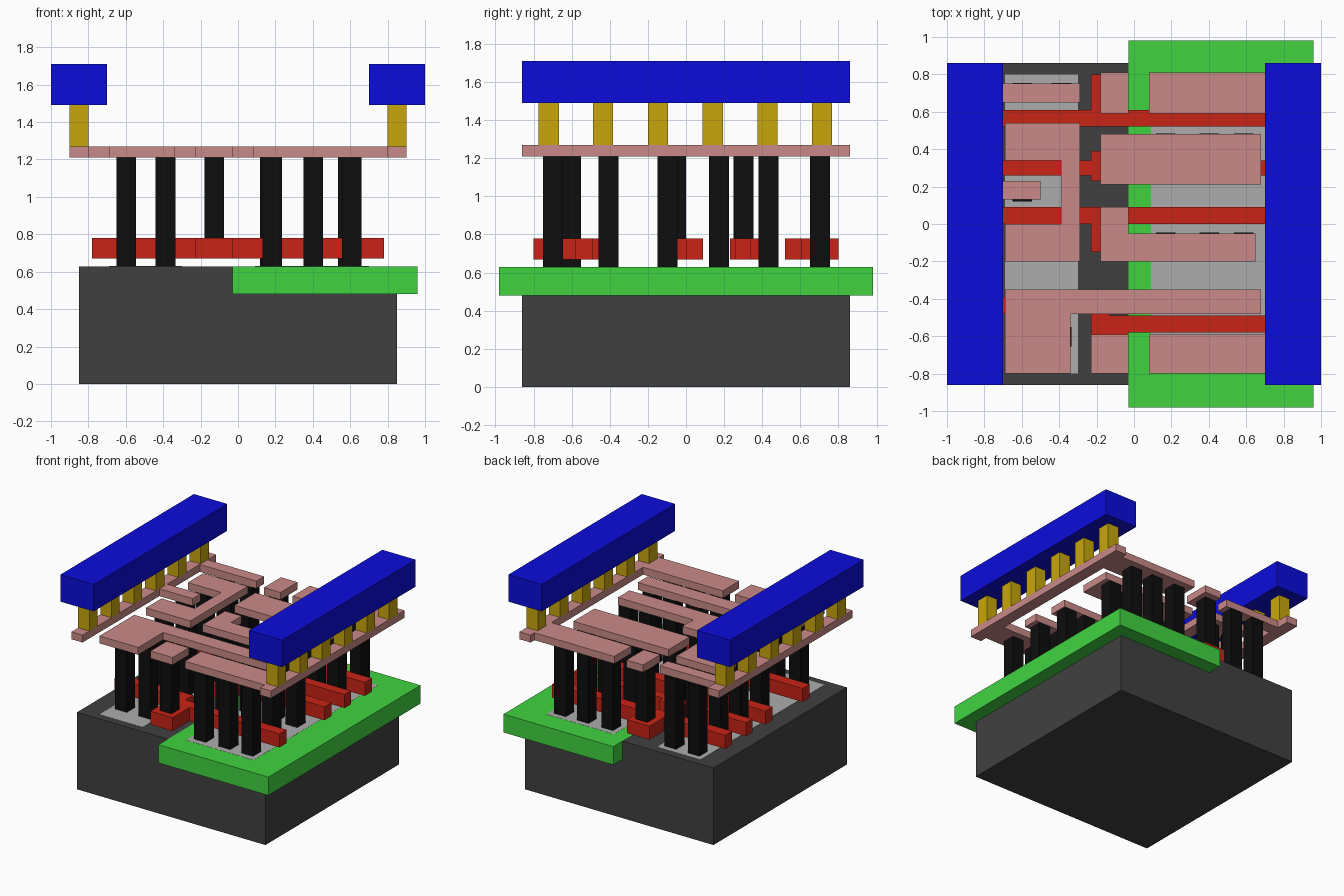
import bpy, bmesh

if "Cube" in bpy.data.objects:
    bpy.data.objects.remove(bpy.data.objects["Cube"])


def material(name, rgb):
    # Picture colours (0-255) converted to linear values
    m = bpy.data.materials.new(name)
    m.diffuse_color = [((c / 255 + 0.055) / 1.055) ** 2.4 if c > 10 else c / 3300
                       for c in rgb] + [1]
    m.use_nodes = True
    m.node_tree.nodes["Principled BSDF"].inputs["Base Color"].default_value = m.diffuse_color
    return m


DARK = material("dark_grey", (64, 64, 64))
LIGHT = material("light_grey", (172, 172, 172))
GREEN = material("green", (64, 212, 64))
RED = material("red", (202, 36, 22))
BLACK = material("black", (13, 13, 13))
PINK = material("pink", (201, 138, 136))
GOLD = material("gold", (200, 166, 12))
BLUE = material("blue", (12, 12, 220))


def prism(name, outline, z0, z1, mat):
    """Extrude a flat xy outline from z0 to z1."""
    bm = bmesh.new()
    face = bm.faces.new([bm.verts.new((x, y, z0)) for x, y in outline])
    top = bmesh.ops.extrude_face_region(bm, geom=[face])["geom"]
    bmesh.ops.translate(bm, vec=(0, 0, z1 - z0),
                        verts=[v for v in top if isinstance(v, bmesh.types.BMVert)])
    bmesh.ops.recalc_face_normals(bm, faces=bm.faces)
    mesh = bpy.data.meshes.new(name)
    bm.to_mesh(mesh)
    bm.free()
    mesh.materials.append(mat)
    ob = bpy.data.objects.new(name, mesh)
    bpy.context.collection.objects.link(ob)
    return ob


def box(name, x0, x1, y0, y1, z0, z1, mat):
    return prism(name, [(x0, y0), (x1, y0), (x1, y1), (x0, y1)], z0, z1, mat)


# Base block, well and the two inlaid regions (tops almost flush)
box("substrate", -0.85, 0.85, -0.86, 0.86, 0, 0.628, DARK)
box("well", -0.03, 0.96, -0.98, 0.98, 0.48, 0.629, GREEN)
box("diffusion_left", -0.69, -0.30, -0.80, 0.80, 0.50, 0.63, LIGHT)
box("diffusion_right", 0.09, 0.70, -0.80, 0.80, 0.50, 0.63, LIGHT)

# Red gate strips, each with a contact pad near the middle
for i, (y0, y1, p0, p1) in enumerate([(0.52, 0.61, 0.52, 0.80),
                                      (0.26, 0.34, 0.23, 0.39),
                                      (0.0, 0.09, -0.15, 0.09)]):
    strip = [(-0.78, y0), (-0.23, y0), (-0.23, p0), (-0.03, p0), (-0.03, y0), (0.78, y0),
             (0.78, y1), (-0.03, y1), (-0.03, p1), (-0.23, p1), (-0.23, y1), (-0.78, y1)]
    strip = [p for k, p in enumerate(strip) if p not in strip[:k]]
    prism(f"gate_strip_{i}", strip, 0.67, 0.78, RED)
prism("gate_strip_jogged", [(-0.78, -0.48), (-0.23, -0.48), (-0.23, -0.80), (-0.03, -0.80),
                            (-0.03, -0.58), (0.78, -0.58), (0.78, -0.49), (-0.13, -0.49),
                            (-0.13, -0.39), (-0.78, -0.39)], 0.67, 0.78, RED)

# Black contact posts: (x, y) of each lower corner
Z_POST, W = 0.60, 0.105
posts = [(x, y) for x in (-0.65, -0.44) for y in (-0.655, -0.15, 0.38, 0.65)]
posts += [(-0.65, 0.12)]
posts += [(x, y) for x in (0.13, 0.35, 0.555) for y in (-0.75, 0.65)]
posts += [(x, y) for x in (0.118, 0.35, 0.535) for y in (-0.46, -0.15, 0.38)]
for i, (x, y) in enumerate(posts):
    box(f"contact_post_{i}", x, x + W, y, y + W, Z_POST, 1.21, BLACK)
for i, y in enumerate((-0.75, -0.105, 0.25, 0.65)):
    box(f"gate_contact_{i}", -0.18, -0.075, y, y + W, 0.70, 1.21, BLACK)

# Pink wiring layer
PZ = (1.21, 1.27, PINK)
prism("left_rail", [(-0.9, -0.86), (-0.8, -0.86), (-0.8, 0.13), (-0.5, 0.13), (-0.5, 0.23),
                    (-0.8, 0.23), (-0.8, 0.65), (-0.29, 0.65), (-0.29, 0.75), (-0.8, 0.75),
                    (-0.8, 0.86), (-0.9, 0.86)], *PZ)
prism("right_rail", [(0.9, -0.86), (0.9, 0.86), (0.8, 0.86), (0.8, 0.81), (0.08, 0.81),
                     (0.08, 0.59), (0.8, 0.59), (0.8, -0.59), (0.08, -0.59), (0.08, -0.80),
                     (0.8, -0.80), (0.8, -0.86)], *PZ)
prism("hook_wire", [(-0.69, 0.54), (-0.69, 0.34), (-0.39, 0.34), (-0.39, 0), (-0.69, 0),
                    (-0.69, -0.2), (-0.29, -0.2), (-0.29, 0.54)], *PZ)
prism("long_wire", [(-0.69, -0.80), (-0.34, -0.80), (-0.34, -0.48), (0.68, -0.48),
                    (0.68, -0.35), (-0.69, -0.35)], *PZ)
prism("bent_wire", [(-0.18, -0.2), (0.65, -0.2), (0.65, -0.05), (-0.03, -0.05),
                    (-0.03, 0.09), (-0.18, 0.09)], *PZ)
box("wide_wire", -0.18, 0.68, 0.21, 0.48, *PZ)
box("back_pad", -0.18, -0.03, 0.59, 0.81, *PZ)
box("front_pad", -0.23, -0.03, -0.80, -0.59, *PZ)

# Gold connectors and blue top beams, mirrored left and right
for side, s in (("left", -1), ("right", 1)):
    for i, y in enumerate((-0.72, -0.435, -0.147, 0.14, 0.427, 0.714)):
        a, b = sorted((s * 0.8, s * 0.9))
        box(f"{side}_connector_{i}", a, b, y - 0.053, y + 0.053, 1.27, 1.49, GOLD)
    a, b = sorted((s * 0.7, s * 1.0))
    box(f"{side}_top_beam", a, b, -0.86, 0.86, 1.49, 1.71, BLUE)
